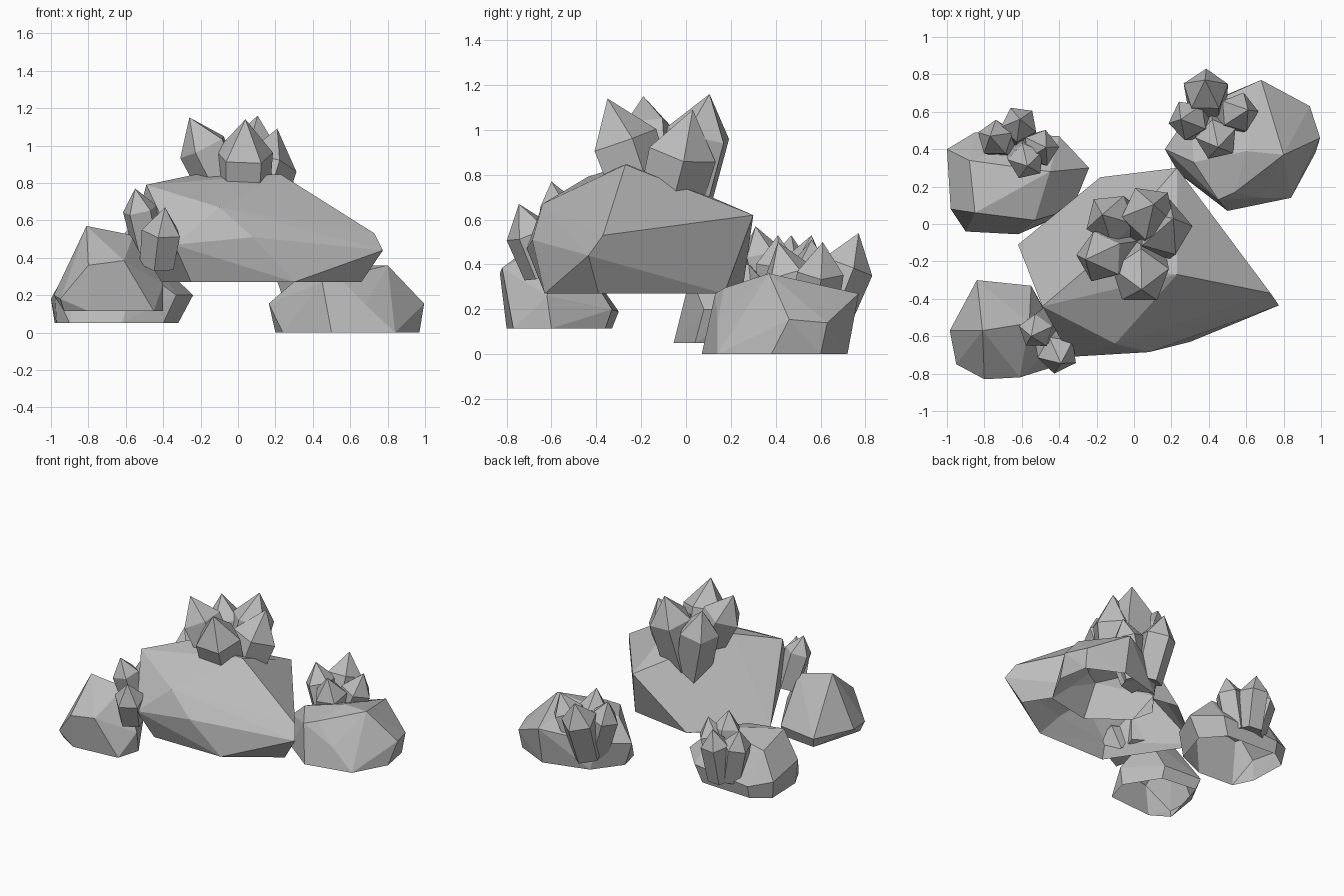
import bpy, bmesh, math
from mathutils import Vector

stone = bpy.data.materials.new("grey stone")
stone.diffuse_color = (0.5, 0.5, 0.5, 1)


def finish(bm, name):
    mesh = bpy.data.meshes.new(name)
    bm.to_mesh(mesh)
    bm.free()
    mesh.materials.append(stone)
    obj = bpy.data.objects.new(name, mesh)
    bpy.context.collection.objects.link(obj)


def rock(name, floor, rim, body):
    """Faceted boulder: hull of a flat rim and body points, open underneath."""
    bm = bmesh.new()
    for p in [(x, y, floor) for x, y in rim] + body:
        bm.verts.new(p)
    bmesh.ops.convex_hull(bm, input=bm.verts[:])
    loose = [v for v in bm.verts if not v.link_faces]
    bmesh.ops.delete(bm, geom=loose, context='VERTS')
    bmesh.ops.recalc_face_normals(bm, faces=bm.faces[:])
    under = [f for f in bm.faces if all(v.co.z < floor + 0.001 for v in f.verts)]
    bmesh.ops.delete(bm, geom=under, context='FACES')
    bmesh.ops.dissolve_limit(bm, angle_limit=math.radians(3),
                             verts=bm.verts[:], edges=bm.edges[:])
    finish(bm, name)


def crystal(name, base, tip, radius, turn, sides=5):
    """Tapered column with a pointed cap, leaning from base to tip."""
    bm = bmesh.new()
    base, tip = Vector(base), Vector(tip)
    axis = (tip - base).normalized()
    u = Vector((0, 1, 0)).cross(axis).normalized()
    v = axis.cross(u)
    shoulder = tip - axis * radius * 1.25
    rings = []
    for centre, r in ((base, radius * 0.88), (shoulder, radius)):
        rings.append([bm.verts.new(centre + r * (u * math.cos(a) + v * math.sin(a)))
                      for a in (turn + math.tau * i / sides for i in range(sides))])
    top = bm.verts.new(tip)
    bm.faces.new(rings[0][::-1])
    for i in range(sides):
        j = (i + 1) % sides
        bm.faces.new((rings[0][i], rings[0][j], rings[1][j], rings[1][i]))
        bm.faces.new((rings[1][i], rings[1][j], top))
    finish(bm, name)


# Large raised boulder
rock("main_rock", 0.27,
     [(0.66, -0.39), (0.3, -0.63), (-0.25, -0.63), (-0.6, -0.11), (-0.18, 0.25), (0.3, 0.17)],
     [(0.775, -0.435, 0.44), (0.73, -0.37, 0.53), (0.08, -0.685, 0.51), (-0.1, -0.64, 0.67),
      (-0.34, -0.71, 0.47), (-0.49, -0.44, 0.79), (-0.62, -0.11, 0.3), (0.23, -0.27, 0.845),
      (-0.23, -0.22, 0.845), (0.23, 0.3, 0.62)])

# Three smaller boulders around it
rock("front_left_rock", 0.115,
     [(-0.93, -0.72), (-0.82, -0.33), (-0.55, -0.36), (-0.4, -0.6), (-0.45, -0.77), (-0.8, -0.8)],
     [(-0.985, -0.57, 0.2), (-0.95, -0.75, 0.18), (-0.8, -0.83, 0.36), (-0.61, -0.82, 0.385),
      (-0.81, -0.57, 0.57), (-0.56, -0.53, 0.52), (-0.84, -0.3, 0.19), (-0.55, -0.33, 0.2),
      (-0.4, -0.62, 0.26)])
rock("back_left_rock", 0.05,
     [(-0.97, 0.1), (-0.9, -0.04), (-0.62, -0.055), (-0.4, 0.04), (-0.32, 0.3),
      (-0.45, 0.45), (-0.85, 0.47), (-0.98, 0.38)],
     [(-1.0, 0.4, 0.18), (-0.98, 0.08, 0.22), (-0.85, 0.49, 0.14), (-0.4, 0.47, 0.18),
      (-0.24, 0.3, 0.2), (-0.33, 0.08, 0.2), (-0.85, 0.06, 0.41), (-0.53, 0.02, 0.35),
      (-0.45, 0.28, 0.4), (-0.88, 0.34, 0.36)])
rock("back_right_rock", 0.0,
     [(0.24, 0.27), (0.5, 0.07), (0.84, 0.14), (0.97, 0.38), (0.93, 0.6),
      (0.68, 0.72), (0.35, 0.63), (0.2, 0.43)],
     [(0.165, 0.4, 0.155), (0.995, 0.46, 0.155), (0.94, 0.63, 0.14), (0.68, 0.77, 0.27),
      (0.8, 0.37, 0.36), (0.6, 0.39, 0.355), (0.54, 0.17, 0.295), (0.45, 0.13, 0.27),
      (0.68, 0.14, 0.15), (0.32, 0.33, 0.29), (0.3, 0.6, 0.2)])

# Crystal clusters: base, tip, radius
clusters = {
    "main_crystal": [
        ((0.02, -0.14, 0.54), (0.04, -0.35, 1.14), 0.16),
        ((0.02, -0.04, 0.54), (0.105, 0.105, 1.16), 0.15),
        ((0.06, -0.11, 0.54), (0.21, 0.03, 1.09), 0.16),
        ((0.04, -0.14, 0.54), (-0.26, -0.19, 1.15), 0.14),
        ((-0.03, -0.02, 0.54), (-0.17, 0.05, 1.1), 0.14)],
    "front_left_crystal": [
        ((-0.47, -0.52, 0.4), (-0.55, -0.6, 0.77), 0.095),
        ((-0.43, -0.63, 0.36), (-0.39, -0.745, 0.67), 0.11)],
    "back_left_crystal": [
        ((-0.68, 0.43, 0.14), (-0.77, 0.47, 0.53), 0.1),
        ((-0.62, 0.48, 0.14), (-0.61, 0.56, 0.53), 0.1),
        ((-0.56, 0.4, 0.14), (-0.47, 0.41, 0.53), 0.1),
        ((-0.59, 0.4, 0.14), (-0.57, 0.31, 0.57), 0.1)],
    "back_right_crystal": [
        ((0.39, 0.6, 0.1), (0.38, 0.77, 0.54), 0.125),
        ((0.37, 0.55, 0.1), (0.25, 0.56, 0.51), 0.11),
        ((0.46, 0.57, 0.1), (0.61, 0.61, 0.5), 0.11),
        ((0.43, 0.53, 0.1), (0.45, 0.41, 0.5), 0.115)],
}
for name, parts in clusters.items():
    for i, (base, tip, radius) in enumerate(parts):
        crystal(f"{name}_{i + 1}", base, tip, radius, 0.3 + 0.5 * i)
